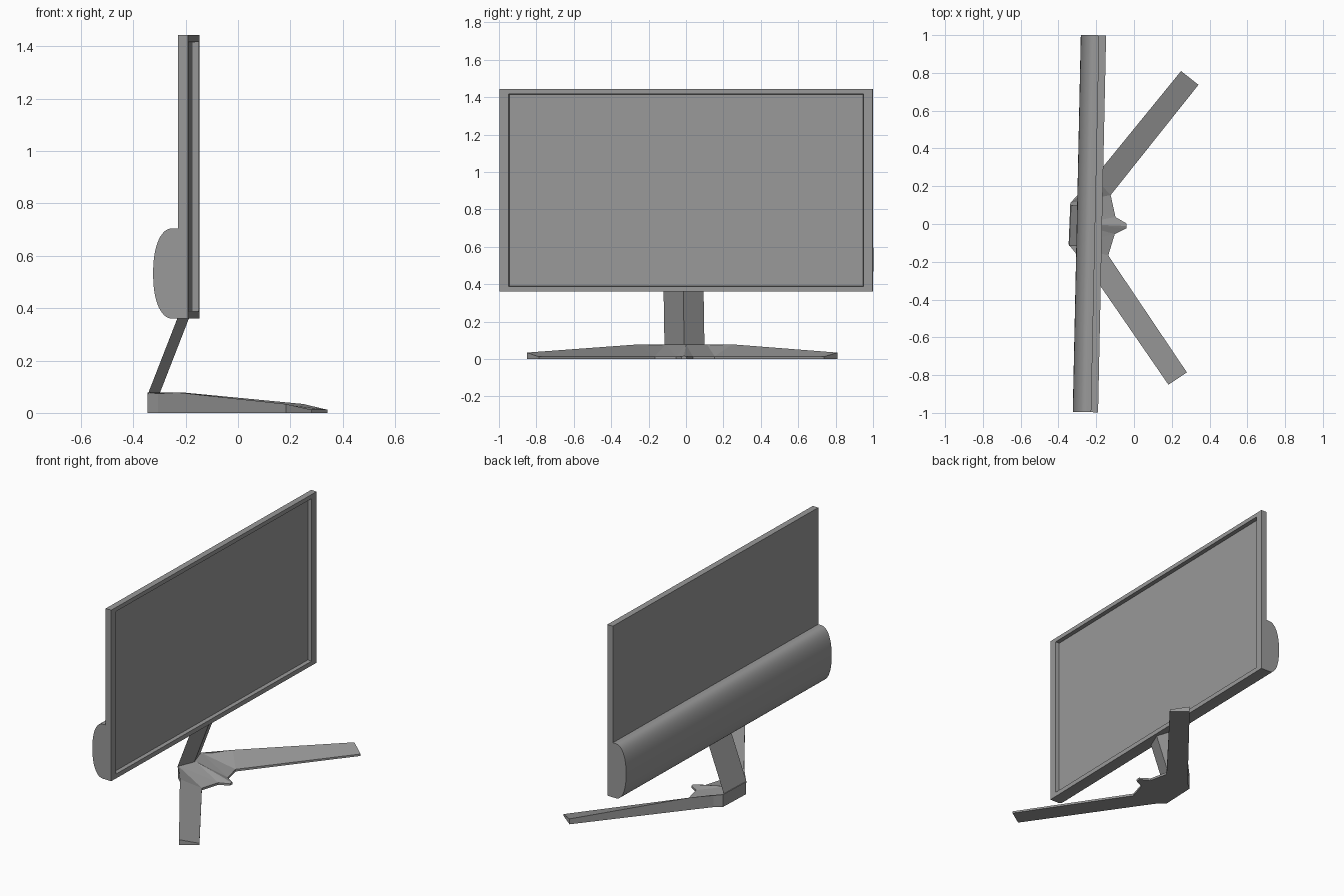
import bpy, bmesh, math
from math import sin, cos, pi, copysign

if "Cube" in bpy.data.objects:
    bpy.data.objects.remove(bpy.data.objects["Cube"])

# Dark grey plastic shared by all parts
grey = bpy.data.materials.new("dark_grey")
grey.diffuse_color = (0.32, 0.32, 0.32, 1)
grey.use_nodes = True
grey.node_tree.nodes["Principled BSDF"].inputs["Base Color"].default_value = grey.diffuse_color


def make(name, verts, faces, turn, y=0.0):
    """Mesh object from points, turned about z by the given degrees."""
    me = bpy.data.meshes.new(name)
    bm = bmesh.new()
    vs = [bm.verts.new(v) for v in verts]
    for f in faces:
        bm.faces.new([vs[i] for i in f])
    bmesh.ops.remove_doubles(bm, verts=bm.verts, dist=1e-5)
    bmesh.ops.recalc_face_normals(bm, faces=bm.faces)
    bm.to_mesh(me)
    bm.free()
    me.materials.append(grey)
    ob = bpy.data.objects.new(name, me)
    bpy.context.collection.objects.link(ob)
    ob.rotation_euler.z = math.radians(turn)
    ob.location.y = y
    return ob


def loft(rings):
    """Join equal rings of points with quads and cap both ends."""
    n = len(rings[0])
    verts = [p for r in rings for p in r]
    faces = [(k * n + i, k * n + (i + 1) % n, (k + 1) * n + (i + 1) % n, (k + 1) * n + i)
             for k in range(len(rings) - 1) for i in range(n)]
    faces.append(tuple(range(n)))
    faces.append(tuple(range((len(rings) - 1) * n, len(rings) * n)))
    return verts, faces


def rect(x, hy, z0, z1):
    return [(x, -hy, z0), (x, hy, z0), (x, hy, z1), (x, -hy, z1)]


# Screen panel: slab with a frame and a recessed display
SCREEN_TURN, BASE_TURN = -1.22, -2.3
make("screen_panel", *loft([
    rect(-0.208, 0.998, 0.36, 1.443),
    rect(-0.169, 0.998, 0.36, 1.443),
    rect(-0.169, 0.949, 0.388, 1.417),
    rect(-0.194, 0.946, 0.39, 1.415)]), SCREEN_TURN, -0.003)

# Rounded rear housing along the lower back
arc = []
for i in range(25):
    a = pi / 2 + pi * i / 24
    c, s = cos(a), sin(a)
    arc.append((-0.228 - 0.075 * abs(c) ** 0.9,
                0.5325 + 0.1725 * copysign(abs(s) ** 0.9, s)))
profile = [(-0.207, 0.705)] + arc + [(-0.207, 0.36)]
housing = make("rear_housing", *loft([[(x, y, z) for x, z in profile]
                                      for y in (-0.998, 0.998)]), SCREEN_TURN, -0.003)
bpy.context.view_layer.objects.active = housing
housing.select_set(True)
bpy.ops.object.shade_smooth_by_angle(angle=math.radians(35))


# Leaning neck with a central front crease
def neck_ring(x, z):
    return [(x, -0.107, z), (x + 0.04, 0, z), (x, 0.107, z)]


make("neck", *loft([neck_ring(-0.341, 0.07), neck_ring(-0.224, 0.37)]), BASE_TURN, -0.022)

# Base: one half of hub, leg and front nub, mirrored across the middle
outline = [(-0.342, 0, 0.078), (-0.342, 0.11, 0.078), (-0.300, 0.145, 0.078),
           (-0.22, 0.25, 0.078), (0.216, 0.831, 0.034), (0.311, 0.762, 0.012),
           (-0.13, 0.16, 0.014), (-0.10, 0.045, 0.014), (-0.04, 0.013, 0.012),
           (-0.04, 0, 0.016)]
n = len(outline)
half = outline + [(x, y, 0) for x, y, z in outline] + [(-0.30, 0, 0.078)]
P = 2 * n
half_faces = [(0, 1, P), (1, 2, 3), (1, 3, 6), (3, 4, 5, 6), (1, 6, 7), (1, 7, P),
              (P, 7, 8), (P, 8, 9), tuple(range(n, 2 * n))]
half_faces += [(i, i + 1, n + i + 1, n + i) for i in range(n - 1)]
m = len(half)
verts = half + [(x, -y, z) for x, y, z in half]
faces = half_faces + [tuple(i + m for i in f) for f in half_faces]
make("base", verts, faces, BASE_TURN, -0.012)
